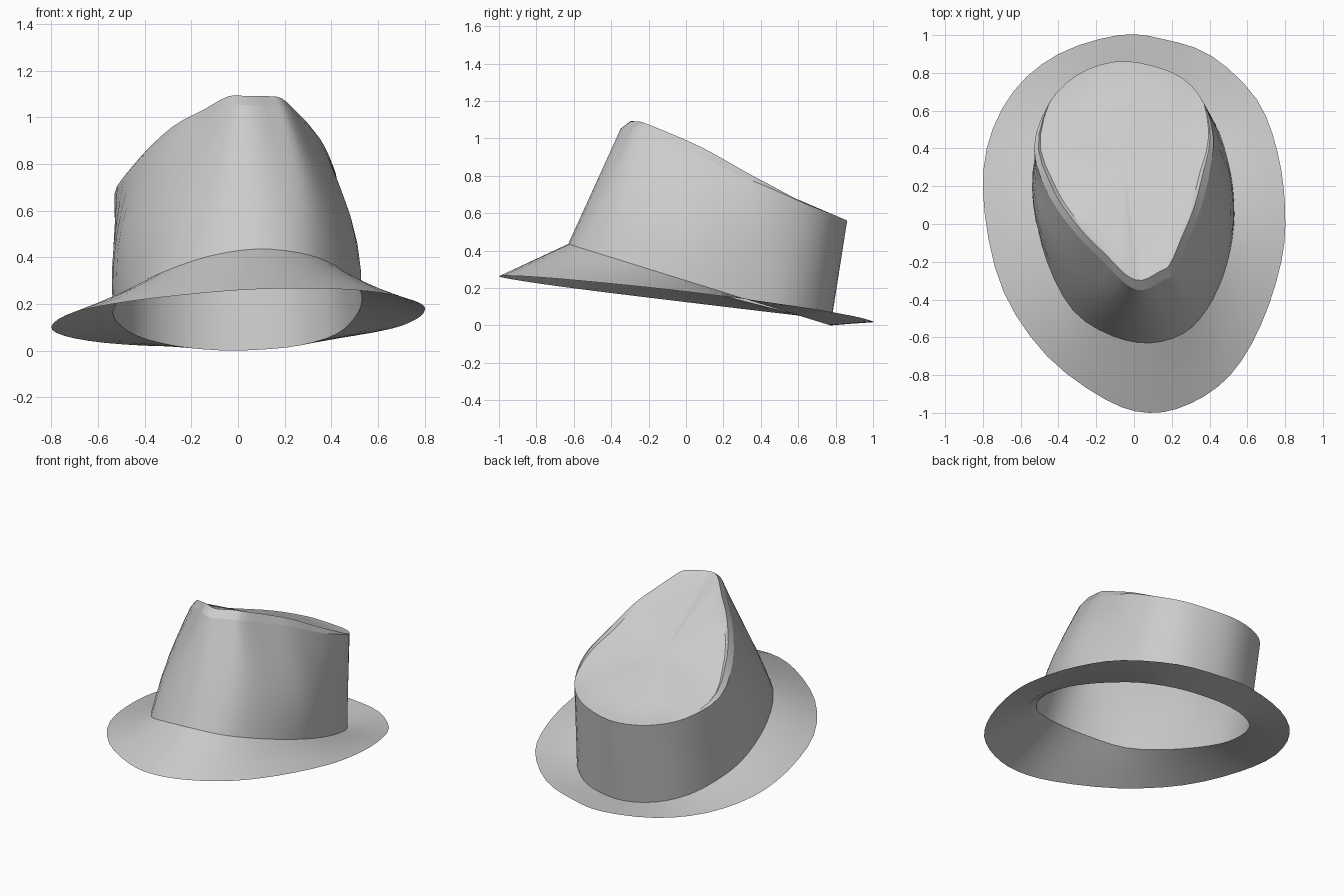
import bpy
import math
from mathutils import Vector

cube = bpy.data.objects.get("Cube")
if cube:
    bpy.data.objects.remove(cube, do_unlink=True)

# Outline stations around the hat, starting at the front and turning to its left:
# brim edge (x, y), crown base (x, y), crown crease (x, y, z)
STATIONS = [
    (.08, -1, .08, -.63, .05, -.35, 1.05),
    (.3, -.95, .26, -.58, .15, -.3, 1.05),
    (.51, -.8, .38, -.46, .21, -.26, 1.04),
    (.67, -.54, .47, -.28, .28, -.1, .98),
    (.78, -.2, .52, -.08, .35, .07, .91),
    (.8, .08, .53, .11, .4, .27, .81),
    (.76, .38, .5, .32, .42, .46, .73),
    (.65, .66, .42, .55, .37, .64, .65),
    (.41, .89, .27, .7, .26, .77, .6),
    (.15, .98, .1, .76, .09, .84, .57),
    (-.08, 1, -.08, .77, -.1, .86, .56),
    (-.4, .9, -.27, .71, -.3, .79, .57),
    (-.64, .7, -.43, .57, -.45, .64, .6),
    (-.78, .4, -.52, .33, -.53, .4, .67),
    (-.79, .05, -.53, .1, -.45, .15, .79),
    (-.69, -.36, -.46, -.2, -.3, -.06, .92),
    (-.46, -.7, -.32, -.46, -.16, -.2, .99),
    (-.15, -.93, -.12, -.59, -.04, -.32, 1.05),
]
STEPS = 3


def clamp(value):
    return max(0.0, min(1.0, value))


def smooth_loop(points):
    """Resample a closed loop of points with a Catmull-Rom curve."""
    result = []
    count = len(points)
    for i in range(count):
        a, b, c, d = (points[(i + k) % count] for k in (-1, 0, 1, 2))
        for step in range(STEPS):
            t = step / STEPS
            result.append(b + 0.5 * t * (c - a + t * (2 * a - 5 * b + 4 * c - d
                          + t * (3 * (b - c) + d - a))))
    return result


def blend(first, second, t):
    return [p.lerp(q, t) for p, q in zip(first, second)]


def make_shell(name, rings, material, tip=None):
    """Skin a list of equal closed rings, optionally closing onto a tip point."""
    size = len(rings[0])
    verts = [p for ring in rings for p in ring]
    faces = []
    for r in range(len(rings) - 1):
        for i in range(size):
            j = (i + 1) % size
            low, high = r * size, (r + 1) * size
            faces.append((low + i, low + j, high + j, high + i))
    if tip is not None:
        last = len(verts) - size
        verts.append(tip)
        faces += [(last + i, last + (i + 1) % size, len(verts) - 1)
                  for i in range(size)]
    mesh = bpy.data.meshes.new(name)
    mesh.from_pydata(verts, [], faces)
    mesh.materials.append(material)
    obj = bpy.data.objects.new(name, mesh)
    bpy.context.collection.objects.link(obj)
    bpy.ops.object.select_all(action="DESELECT")
    obj.select_set(True)
    bpy.context.view_layer.objects.active = obj
    bpy.ops.object.shade_smooth_by_angle(angle=math.radians(30))
    return obj


def inset_ring(ring, center, inward, rise):
    """Pull a ring inward and up, fading to nothing towards the back."""
    result = []
    for p in ring:
        depth = clamp((.65 - p.y) / .4)
        q = p.lerp(center, inward * depth)
        q.z = p.z + rise * depth
        result.append(q)
    return result


felt = bpy.data.materials.new("grey felt")
felt.use_nodes = True
color = (0.6, 0.6, 0.6, 1)
felt.diffuse_color = color
felt.node_tree.nodes["Principled BSDF"].inputs["Base Color"].default_value = color

# The brim edge and the crown base lie on differently tilted planes,
# and the base dips on the hat's right
edge = smooth_loop([Vector((x, y, .14 + .035 * x + .02 * x * x - .12 * y))
                    for x, y, *rest in STATIONS])
base = smooth_loop([Vector((s[2], s[3], .24 - .31 * s[3]
                            - .05 * clamp(-s[2] / .35) * clamp(.6 - s[3])))
                    for s in STATIONS])
crease = smooth_loop([Vector(s[4:]) for s in STATIONS])

# Brim
make_shell("brim", [blend(edge, base, k / 3) for k in range(4)], felt)

# Crown wall up to the crease, bulging sideways towards the front
wall = []
for k in range(7):
    t = k / 6
    ring = blend(base, crease, t)
    for p in ring:
        p.x *= 1 + .1 * math.sin(math.pi * t) * clamp((.35 - p.y) / .35)
    wall.append(ring)
make_shell("crown_wall", wall, felt)

# Crown top: a chamfer up to the ridge, then a shallow panel
center = Vector((-.05, .3, .8))
ridge = inset_ring(crease, center, .08, .04)
lip = inset_ring(crease, center, .12, .02)
panel = [blend(lip, [center] * len(lip), k / 4) for k in range(4)]
make_shell("crown_top", [crease, ridge] + panel, felt, center)
